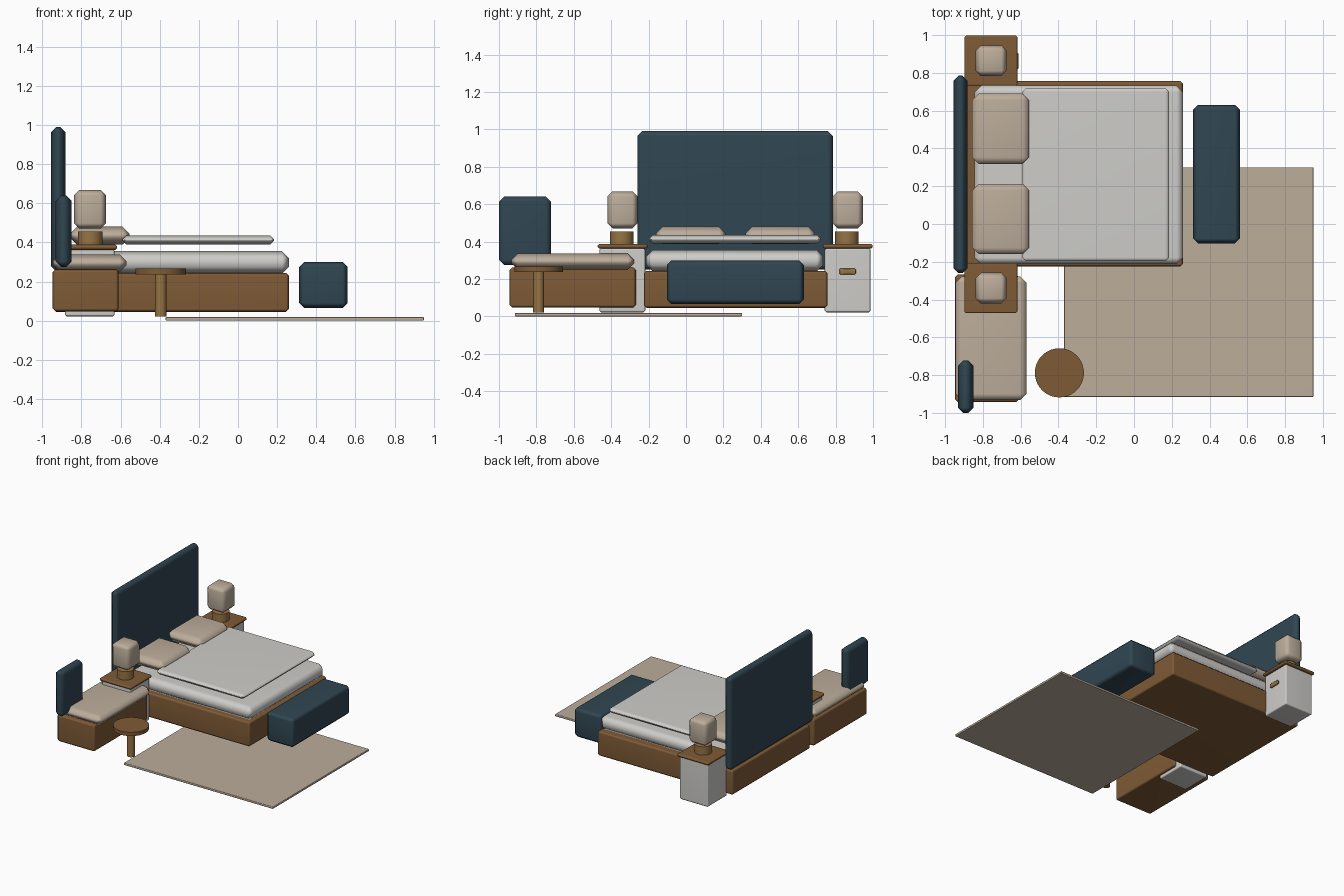
import bpy, bmesh, math

if "Cube" in bpy.data.objects:
    bpy.data.objects.remove(bpy.data.objects["Cube"])


def material(name, srgb):
    m = bpy.data.materials.new(name)
    m.diffuse_color = [(c / 255 / 12.92 if c < 11 else ((c / 255 + 0.055) / 1.055) ** 2.4)
                       for c in srgb] + [1.0]
    m.use_nodes = True
    m.node_tree.nodes["Principled BSDF"].inputs["Base Color"].default_value = m.diffuse_color
    return m


TEAL = material("teal fabric", (48, 70, 82))
BEIGE = material("beige fabric", (188, 173, 155))
WHITE = material("off white", (206, 205, 201))
WOOD = material("brown wood", (127, 91, 54))
BRASS = material("brass", (150, 116, 68))


def finish(name, bm, mat, angle=50):
    me = bpy.data.meshes.new(name)
    bm.to_mesh(me)
    bm.free()
    me.materials.append(mat)
    ob = bpy.data.objects.new(name, me)
    bpy.context.collection.objects.link(ob)
    bpy.ops.object.select_all(action='DESELECT')
    ob.select_set(True)
    bpy.context.view_layer.objects.active = ob
    bpy.ops.object.shade_smooth_by_angle(angle=math.radians(angle))
    return ob


def box(name, x, y, z, mat, bevel=0.0):
    """Box between (min, max) pairs with chamfered edges."""
    bm = bmesh.new()
    bmesh.ops.create_cube(bm, size=1)
    for v in bm.verts:
        for i, (lo, hi) in enumerate((x, y, z)):
            v.co[i] = lo if v.co[i] < 0 else hi
    ob = finish(name, bm, mat)
    if bevel:
        b = ob.modifiers.new("bevel", 'BEVEL')
        b.width = bevel
        b.segments = 1
        b.limit_method = 'NONE'
        w = ob.modifiers.new("normals", 'WEIGHTED_NORMAL')
        w.keep_sharp = False
        for e in ob.data.edges:
            e.use_edge_sharp = False
    return ob


def cylinder(name, x, y, z, r, mat, sides=32):
    bm = bmesh.new()
    bmesh.ops.create_cone(bm, cap_ends=True, segments=sides, radius1=r, radius2=r,
                          depth=z[1] - z[0])
    bmesh.ops.translate(bm, verts=bm.verts, vec=(x, y, (z[0] + z[1]) / 2))
    return finish(name, bm, mat, 30)


# Rug
box("rug", (-0.37, 0.95), (-0.915, 0.30), (0.0, 0.018), BEIGE, 0.003)

# Bed
box("bed_base", (-0.945, 0.26), (-0.225, 0.757), (0.045, 0.243), WOOD, 0.014)
box("headboard", (-0.955, -0.882), (-0.26, 0.785), (0.25, 0.99), TEAL, 0.026)
box("mattress", (-0.845, 0.26), (-0.213, 0.733), (0.24, 0.355), WHITE, 0.035)
box("duvet", (-0.59, 0.185), (-0.197, 0.72), (0.39, 0.435), WHITE, 0.019)
for side, y0 in (("left", 0.318), ("right", -0.16)):
    box("pillow_" + side, (-0.857, -0.555), (y0, y0 + 0.372), (0.388, 0.48), BEIGE, 0.035)

# Bench at the foot of the bed
box("bench", (0.313, 0.56), (-0.102, 0.63), (0.065, 0.30), TEAL, 0.025)

# Nightstands with lamps
for side, y in (("left", 0.865), ("right", -0.339)):
    box("nightstand_body_" + side, (-0.885, -0.63), (y - 0.124, y + 0.122),
        (0.022, 0.365), WHITE, 0.01)
    box("nightstand_top_" + side, (-0.897, -0.618), (y - 0.133, y + 0.133),
        (0.362, 0.388), WOOD, 0.008)
    box("drawer_handle_" + side, (-0.632, -0.612), (y - 0.045, y + 0.043),
        (0.224, 0.256), BRASS, 0.005)
    cylinder("lamp_base_" + side, -0.755, y - 0.005, (0.387, 0.455), 0.063, BRASS)
    box("lamp_shade_" + side, (-0.838, -0.674), (y - 0.082, y + 0.081),
        (0.47, 0.668), BEIGE, 0.028)

# Lounge seat
box("lounge_base", (-0.947, -0.61), (-0.943, -0.268), (0.047, 0.262), WOOD, 0.014)
box("lounge_cushion", (-0.945, -0.57), (-0.932, -0.278), (0.25, 0.337), BEIGE, 0.033)
box("lounge_back", (-0.932, -0.85), (-1.0, -0.722), (0.275, 0.64), TEAL, 0.028)

# Side table
cylinder("side_table_top", -0.395, -0.788, (0.237, 0.267), 0.13, WOOD, 40)
cylinder("side_table_leg", -0.395, -0.788, (0.02, 0.24), 0.029, BRASS, 24)
